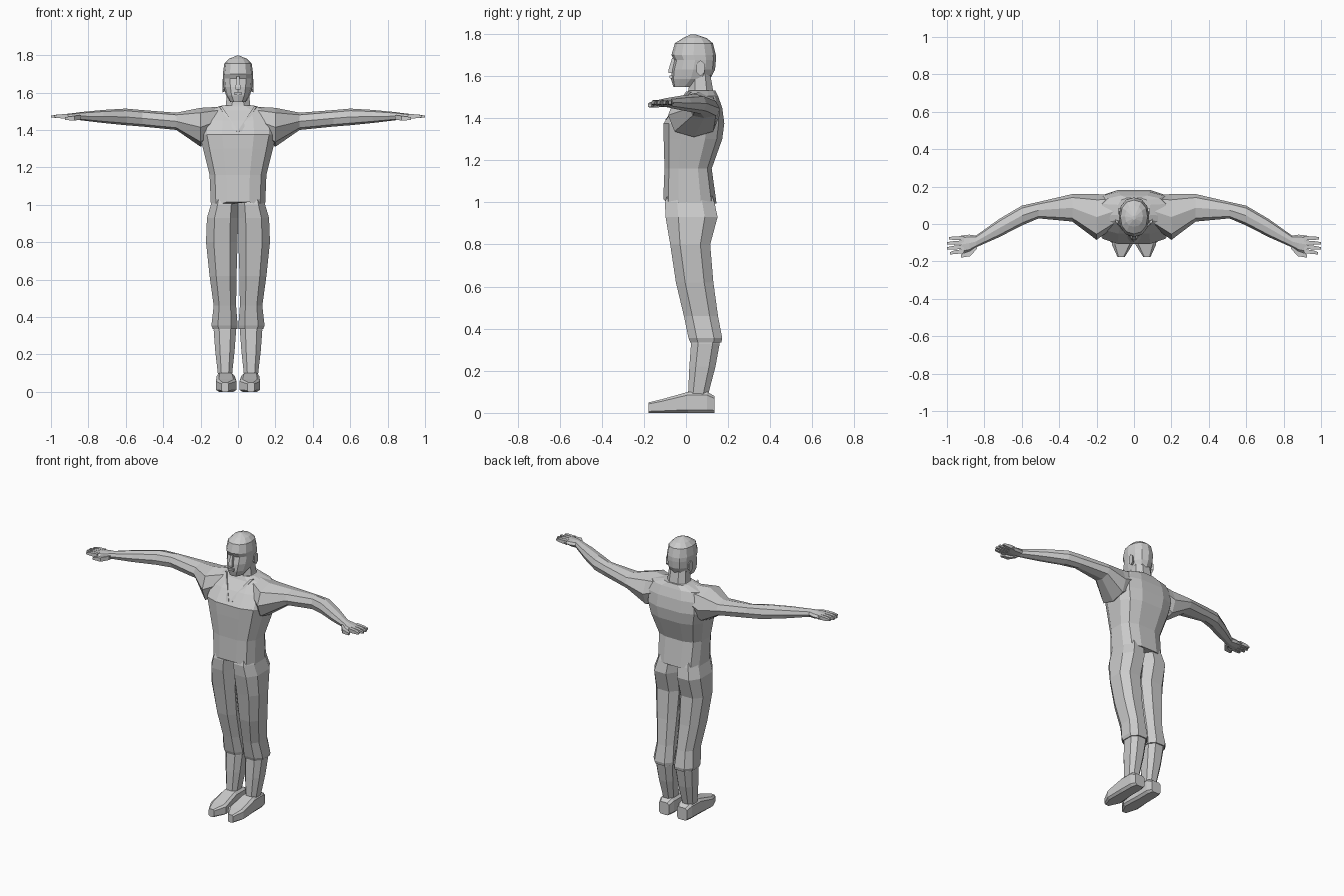
import bpy, bmesh
from math import sin, cos, pi, copysign


def ring(n, e, half_step):
    """Unit superellipse with n points, scaled to touch -1 and 1."""
    pts = []
    for i in range(n):
        a = 2 * pi * (i + (0.5 if half_step else 0)) / n
        c, s = cos(a), sin(a)
        pts.append((copysign(abs(c) ** (2 / e), c) if abs(c) > 1e-6 else 0,
                    copysign(abs(s) ** (2 / e), s) if abs(s) > 1e-6 else 0))
    mu = max(abs(p[0]) for p in pts)
    mv = max(abs(p[1]) for p in pts)
    return [(u / mu, v / mv) for u, v in pts]


def loft(name, stations, axis='z', n=8, e=2.4, half_step=True, mirror=False):
    """Station = position on axis, then low/high of the two other axes in xyz order."""
    bm = bmesh.new()
    loops = []
    for t, u0, u1, v0, v1 in stations:
        loop = []
        for u, v in ring(n, e, half_step):
            a = (u0 + u1) / 2 + u * (u1 - u0) / 2
            b = (v0 + v1) / 2 + v * (v1 - v0) / 2
            co = {'x': (t, a, b), 'y': (a, t, b), 'z': (a, b, t)}[axis]
            loop.append(bm.verts.new(co))
        loops.append(loop)
    for A, B in zip(loops, loops[1:]):
        for i in range(n):
            j = (i + 1) % n
            bm.faces.new((A[i], A[j], B[j], B[i]))
    bm.faces.new(loops[0])
    bm.faces.new(loops[-1])
    return finish(name, bm, mirror)


def finish(name, bm, mirror):
    bmesh.ops.recalc_face_normals(bm, faces=bm.faces)
    me = bpy.data.meshes.new(name)
    bm.to_mesh(me)
    bm.free()
    ob = bpy.data.objects.new(name, me)
    bpy.context.collection.objects.link(ob)
    if mirror:
        ob.modifiers.new("mirror", 'MIRROR')
    return ob


def sym(rows):
    return [(z, -w, w, y0, y1) for z, w, y0, y1 in rows]


# Torso with a notched front hem
torso = loft("torso", sym([
    (0.995, .145, -.108, .145), (1.16, .152, -.102, .122),
    (1.30, .187, -.106, .172), (1.375, .205, -.107, .182),
    (1.45, .20, -.052, .172), (1.505, .17, -.002, .152),
    (1.53, .085, .012, .14)]), n=12, e=3)
for v in torso.data.vertices:
    if v.co.z < 1 and v.co.y < 0 and abs(v.co.x) < .11:
        v.co.z = 1.015

# Neck and head
loft("neck", sym([(1.49, .08, .0, .14), (1.535, .065, .012, .128),
                  (1.61, .058, .02, .115)]), n=8)
loft("head", sym([
    (1.548, .04, -.06, .045), (1.585, .064, -.071, .115),
    (1.63, .077, -.068, .138), (1.675, .08, -.056, .142),
    (1.70, .081, -.069, .142), (1.755, .073, -.053, .128),
    (1.78, .048, -.015, .098), (1.797, .008, .022, .045)]),
    n=12, e=2.2, half_step=False)
loft("nose", sym([(1.615, .014, -.083, -.045), (1.63, .013, -.083, -.045),
                  (1.685, .007, -.066, -.045)]), n=4)
loft("lips", sym([(1.588, .02, -.077, -.05), (1.602, .018, -.078, -.05)]), n=4)
loft("ear", [(.06, .055, .075, 1.61, 1.66), (.084, .05, .088, 1.60, 1.675)],
     axis='x', n=6, mirror=True)

# Collar lapels on the chest
bm = bmesh.new()
outline = [(0, -.096, 1.395), (.085, .0, 1.525), (.10, .012, 1.527), (.018, -.098, 1.39)]
front = [bm.verts.new(p) for p in outline]
back = [bm.verts.new((x, y + .03, z - .01)) for x, y, z in outline]
bm.faces.new(front)
bm.faces.new(back)
for i in range(4):
    j = (i + 1) % 4
    bm.faces.new((front[i], front[j], back[j], back[i]))
finish("lapel", bm, True)

# Arms, running from the shoulder to the palm
loft("arm", [
    (.07, .01, .15, 1.40, 1.525), (.20, -.085, .16, 1.31, 1.518),
    (.33, .013, .16, 1.40, 1.492), (.51, .03, .118, 1.418, 1.506),
    (.60, -.008, .098, 1.425, 1.514), (.72, -.07, .027, 1.437, 1.507),
    (.845, -.125, -.062, 1.452, 1.495), (.88, -.148, -.057, 1.453, 1.49),
    (.925, -.158, -.062, 1.458, 1.485)],
    axis='x', n=8, half_step=False, mirror=True)

# Fingers and thumb
for i in range(4):
    y, tip = -.076 - .023 * i, -.076 - .027 * i
    end = (.99, 1.0, 1.0, .985)[i]
    loft(f"finger_{i + 1}", [
        (.91, y - .011, y + .011, 1.46, 1.485),
        (.96, (y + tip) / 2 - .010, (y + tip) / 2 + .010, 1.463, 1.483),
        (end, tip - .006, tip + .006, 1.467, 1.477)], axis='x', n=4, mirror=True)
loft("thumb", [(.84, -.132, -.10, 1.455, 1.48), (.875, -.172, -.14, 1.45, 1.475),
               (.925, -.18, -.163, 1.453, 1.468)], axis='x', n=4, mirror=True)

# Trouser legs ending in a flared cuff
loft("trouser_leg", [
    (.335, .004, .135, .02, .168), (.355, .002, .142, .012, .172),
    (.46, .01, .13, -.01, .152), (.62, .008, .152, -.048, .13),
    (.80, .002, .171, -.075, .115), (.93, 0, .166, -.097, .15),
    (1.0, 0, .145, -.1, .135), (1.03, 0, .138, -.09, .125)],
    n=8, e=2.6, mirror=True)

# Boots: shaft and pointed foot
loft("boot_shaft", [
    (.37, .015, .122, .03, .155), (.33, .01, .13, .024, .16),
    (.22, .018, .122, .016, .14), (.09, .032, .107, .01, .106)],
    n=8, e=2.6, mirror=True)
loft("boot_foot", [
    (.135, .03, .10, 0, .08), (.10, .018, .112, 0, .10),
    (.01, .018, .114, 0, .10), (-.11, .008, .118, 0, .066),
    (-.177, .05, .088, 0, .05)],
    axis='y', n=8, e=5, mirror=True)
